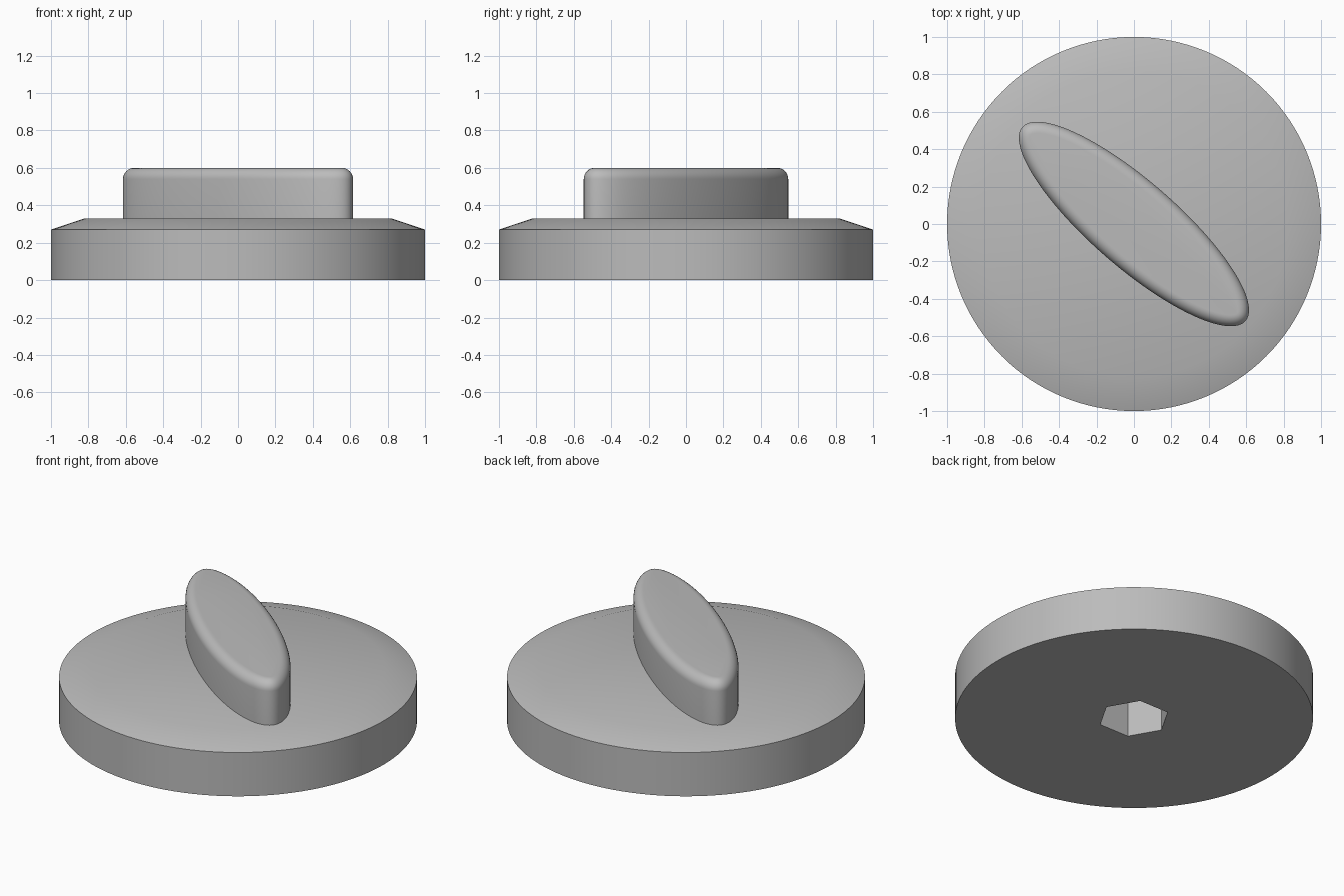
import bpy, bmesh, math

if "Cube" in bpy.data.objects:
    bpy.data.objects.remove(bpy.data.objects["Cube"])

# Shared grey
grey = bpy.data.materials.new("grey")
grey.diffuse_color = (0.5, 0.5, 0.5, 1)
grey.use_nodes = True
grey.node_tree.nodes["Principled BSDF"].inputs["Base Color"].default_value = grey.diffuse_color


def loft(name, rings, smooth=True):
    """Closed solid through a list of point rings, capped at both ends."""
    bm = bmesh.new()
    loops = [[bm.verts.new(p) for p in ring] for ring in rings]
    n = len(loops[0])
    for a, b in zip(loops, loops[1:]):
        for i in range(n):
            j = (i + 1) % n
            bm.faces.new((a[i], a[j], b[j], b[i]))
    bm.faces.new(loops[0][::-1])
    bm.faces.new(loops[-1])
    mesh = bpy.data.meshes.new(name)
    bm.to_mesh(mesh)
    bm.free()
    mesh.materials.append(grey)
    ob = bpy.data.objects.new(name, mesh)
    bpy.context.collection.objects.link(ob)
    if smooth:
        bpy.ops.object.select_all(action='DESELECT')
        ob.select_set(True)
        bpy.context.view_layer.objects.active = ob
        bpy.ops.object.shade_smooth_by_angle(angle=math.radians(30))
    return ob


def oval(a, b, z, n, turn=0.0, inset=0.0):
    """Ellipse ring at height z, offset inwards along its normals."""
    pts = []
    for i in range(n):
        t = 2 * math.pi * i / n
        nx, ny = b * math.cos(t), a * math.sin(t)
        k = inset / math.hypot(nx, ny)
        x, y = a * math.cos(t) - nx * k, b * math.sin(t) - ny * k
        pts.append((x * math.cos(turn) - y * math.sin(turn),
                    x * math.sin(turn) + y * math.cos(turn), z))
    return pts


# Round base with a sloped rim
base = loft("base", [oval(r, r, z, 128) for r, z in ((1, 0), (1, 0.27), (0.82, 0.33))])

# Oval grip with a rounded top edge
TURN, A, B, R = math.radians(-41), 0.79, 0.23, 0.06
rings = [oval(A, B, 0.31, 96, TURN)]
for s in range(9):
    q = math.pi / 2 * s / 8
    rings.append(oval(A, B, 0.6 - R + R * math.sin(q), 96, TURN, R * (1 - math.cos(q))))
grip = loft("grip", rings)

# Hexagonal shaft socket cut into the underside
cutter = loft("socket_cutter", [oval(0.2, 0.2, z, 6) for z in (-0.1, 0.3)], smooth=False)
cutter.hide_render = True
cutter.hide_viewport = True
cut = base.modifiers.new("socket", 'BOOLEAN')
cut.operation = 'DIFFERENCE'
cut.object = cutter
cut.solver = 'EXACT'
